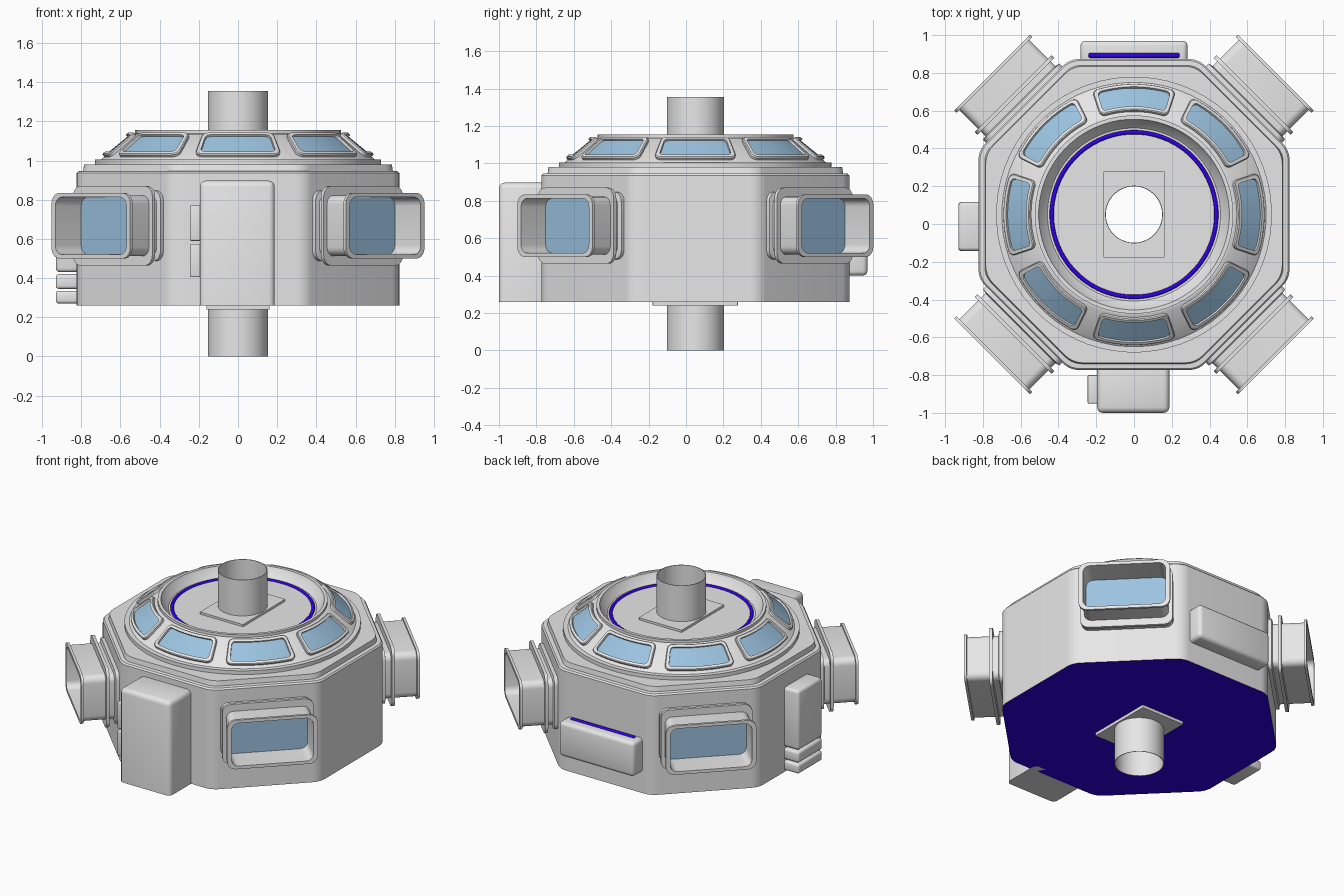
import bpy, bmesh, math
from mathutils import Vector

if "Cube" in bpy.data.objects:
    bpy.data.objects.remove(bpy.data.objects["Cube"])

CY = 0.05  # y of the module's axis


def material(name, rgb):
    m = bpy.data.materials.new(name)
    m.diffuse_color = (*rgb, 1)
    m.use_nodes = True
    m.node_tree.nodes["Principled BSDF"].inputs["Base Color"].default_value = m.diffuse_color
    return m


GREY = material("hull grey", (0.80, 0.80, 0.80))
GLASS = material("window blue", (0.33, 0.55, 0.75))
BLUE = material("deep violet blue", (0.03, 0.0, 0.78))


def finish(bm, name, mats, angle=35):
    bmesh.ops.remove_doubles(bm, verts=bm.verts, dist=1e-5)
    bmesh.ops.recalc_face_normals(bm, faces=bm.faces)
    me = bpy.data.meshes.new(name)
    bm.to_mesh(me)
    bm.free()
    for m in mats:
        me.materials.append(m)
    ob = bpy.data.objects.new(name, me)
    bpy.context.collection.objects.link(ob)
    bpy.ops.object.select_all(action='DESELECT')
    ob.select_set(True)
    bpy.context.view_layer.objects.active = ob
    bpy.ops.object.shade_smooth_by_angle(angle=math.radians(angle))
    return ob


def loft(name, rings, mats=(GREY,), special=(), closed=False, caps=False, cap_mat=0, angle=35):
    """Skin a list of equal-length rings; bands listed in special use material 1."""
    bm = bmesh.new()
    vs = [[bm.verts.new(p) for p in r] for r in rings]
    n = len(vs[0])
    for k in range(len(vs) if closed else len(vs) - 1):
        a, b = vs[k], vs[(k + 1) % len(vs)]
        for i in range(n):
            j = (i + 1) % n
            f = bm.faces.new((a[i], a[j], b[j], b[i]))
            f.material_index = 1 if k in special else 0
    if caps:
        bm.faces.new(vs[0][::-1])
        bm.faces.new(vs[-1]).material_index = cap_mat
    return finish(bm, name, mats, angle)


def circle(r, z):
    return [(r * math.cos(a), CY + r * math.sin(a), z)
            for a in (math.tau * (i + 0.5) / 64 for i in range(64))]


def octagon(ap, z, rad=0.12):
    pts = []
    for k in range(8):
        c = math.radians(22.5 + 45 * k)
        d = (ap - rad) / math.cos(math.pi / 8)
        for j in range(8):
            a = c + math.radians(-22.5 + 45 * j / 7)
            pts.append((d * math.cos(c) + rad * math.cos(a),
                        CY + d * math.sin(c) + rad * math.sin(a), z))
    return pts


def rrect(w, h, r, n=8, seg=5):
    """Rounded rectangle outline (half sizes w, h), n points added per edge."""
    arcs = []
    for k, (sx, sy) in enumerate(((1, 1), (-1, 1), (-1, -1), (1, -1))):
        arcs.append([Vector((sx * (w - r) + r * math.cos(a), sy * (h - r) + r * math.sin(a)))
                     for a in (math.pi / 2 * (k + j / seg) for j in range(seg + 1))])
    out = []
    for k in range(4):
        out += arcs[k]
        p, q = arcs[k][-1], arcs[(k + 1) % 4][0]
        out += [p.lerp(q, i / (n + 1)) for i in range(1, n + 1)]
    return out


def box(name, lo, hi, bevel=0.02, mat=GREY, sharp_bottom=False):
    bm = bmesh.new()
    bmesh.ops.create_cube(bm, size=1)
    for v in bm.verts:
        v.co = [(lo[i] + hi[i]) / 2 + v.co[i] * (hi[i] - lo[i]) for i in range(3)]
    es = [e for e in bm.edges if not (sharp_bottom and all(v.co.z < lo[2] + 1e-4 for v in e.verts))]
    bmesh.ops.bevel(bm, geom=es, offset=bevel, segments=3, profile=0.5, affect='EDGES')
    return finish(bm, name, [mat])


# Hull: rounded octagon with blue underside and a bore for the tube
loft("hull", [circle(0.15, 0.26), octagon(0.823, 0.26), octagon(0.823, 0.935),
              octagon(0.815, 0.945), octagon(0.79, 0.947), octagon(0.785, 0.98, 0.14),
              circle(0.60, 0.98), circle(0.15, 0.98)],
     (GREY, BLUE), special=(0,), closed=True)

# Cupola: turned ring, cone and recessed lid
prof = [(0.15, 0.97), (0.73, 0.97), (0.73, 1.005), (0.70, 1.005), (0.54, 1.135), (0.525, 1.137),
        (0.525, 1.155), (0.505, 1.155), (0.498, 1.138), (0.458, 1.095), (0.15, 1.095)]
loft("cupola", [circle(r, z) for r, z in prof], closed=True)

# Half-sunk round stripe on the lid
loft("lid_stripe", [circle(0.436 + 0.011 * math.cos(a), 1.096 + 0.009 * math.sin(a))
                    for a in (math.tau * i / 10 for i in range(10))],
     (BLUE,), closed=True, angle=180)


# Eight curved cupola windows
def cone_ring(a0, w, h, r, off, flat=False):
    pts = []
    for p in rrect(w, h, r):
        a, t = a0 + p.x / 0.62, 0.54 + (0 if flat else p.y / 0.206)
        rad = 0.70 - 0.16 * t + off * 0.631
        pts.append((rad * math.cos(a), CY + rad * math.sin(a), 1.005 + 0.13 * t + off * 0.777))
    return pts


for k in range(8):
    a = math.tau * k / 8
    big, small = (0.203, 0.089, 0.032), (0.180, 0.067, 0.022)
    loft(f"cupola_window_{k + 1}",
         [cone_ring(a, *big, -0.01, True), cone_ring(a, *big, -0.01), cone_ring(a, *big, 0.013),
          cone_ring(a, 0.198, 0.084, 0.028, 0.018), cone_ring(a, *small, 0.018),
          cone_ring(a, *small, 0.005), cone_ring(a, *small, 0.005, True)],
         (GREY, GLASS), special=(5,))

# Central tube, open at both ends, and its two mounting plates
loft("centre_tube", [circle(r, z) for r, z in
                     ((0.153, 0), (0.153, 1.355), (0.149, 1.355), (0.149, 0))], closed=True)
for name, z0, z1 in (("top_plate", 1.09, 1.11), ("bottom_plate", 0.24, 0.265)):
    outer = rrect(0.162, 0.228, 0.004)
    inner = [p.normalized() * 0.15 for p in outer]
    loft(name, [[(p.x, p.y + CY, z) for p in ring] for ring, z in
                ((inner, z0), (outer, z0), (outer, z1), (inner, z1))], closed=True)

# Four diagonal docking ports: (distance, half width, half height, corner radius)
PORT = [(0.80, 0.285, 0.18, 0.05), (0.845, 0.285, 0.18, 0.05), (0.85, 0.262, 0.155, 0.045),
        (0.885, 0.262, 0.155, 0.045), (0.885, 0.287, 0.203, 0.055), (0.905, 0.287, 0.203, 0.055),
        (0.905, 0.262, 0.155, 0.045), (1.045, 0.262, 0.155, 0.045), (1.045, 0.284, 0.167, 0.055),
        (1.062, 0.284, 0.167, 0.055), (1.062, 0.256, 0.146, 0.045), (0.88, 0.252, 0.145, 0.045)]
for k in range(4):
    a = math.radians(45 + 90 * k)
    c, s = math.cos(a), math.sin(a)
    loft(f"docking_port_{k + 1}",
         [[(d * c - p.x * s, CY + d * s + p.x * c, 0.667 + p.y) for p in rrect(w, h, r, n=0)]
          for d, w, h, r in PORT], (GREY, GLASS), caps=True, cap_mat=1)

# Front equipment locker with side hinges
box("front_locker", (-0.195, -1.0, 0.26), (0.187, -0.72, 0.897), 0.03, sharp_bottom=True)
box("upper_hinge", (-0.245, -0.95, 0.59), (-0.18, -0.80, 0.77), 0.006)
box("lower_hinge", (-0.245, -0.95, 0.405), (-0.18, -0.80, 0.575), 0.006)

# Left side unit with two slabs below
box("left_unit", (-0.93, -0.143, 0.43), (-0.78, 0.116, 0.835), 0.02)
box("left_slab_upper", (-0.93, -0.143, 0.345), (-0.78, 0.116, 0.42), 0.015)
box("left_slab_lower", (-0.93, -0.143, 0.27), (-0.78, 0.116, 0.335), 0.015)

# Rear unit with a half-sunk rounded blue strip
box("rear_unit", (-0.283, 0.82, 0.40), (0.283, 0.97, 0.635), 0.025)
loft("rear_strip", [[(x, 0.893 + r * math.cos(a), 0.635 + 0.7 * r * math.sin(a))
                     for a in (math.tau * i / 12 for i in range(12))]
                    for x, r in ((-0.242, 0.005), (-0.236, 0.013), (0.236, 0.013), (0.242, 0.005))],
     (BLUE,), caps=True, angle=180)
